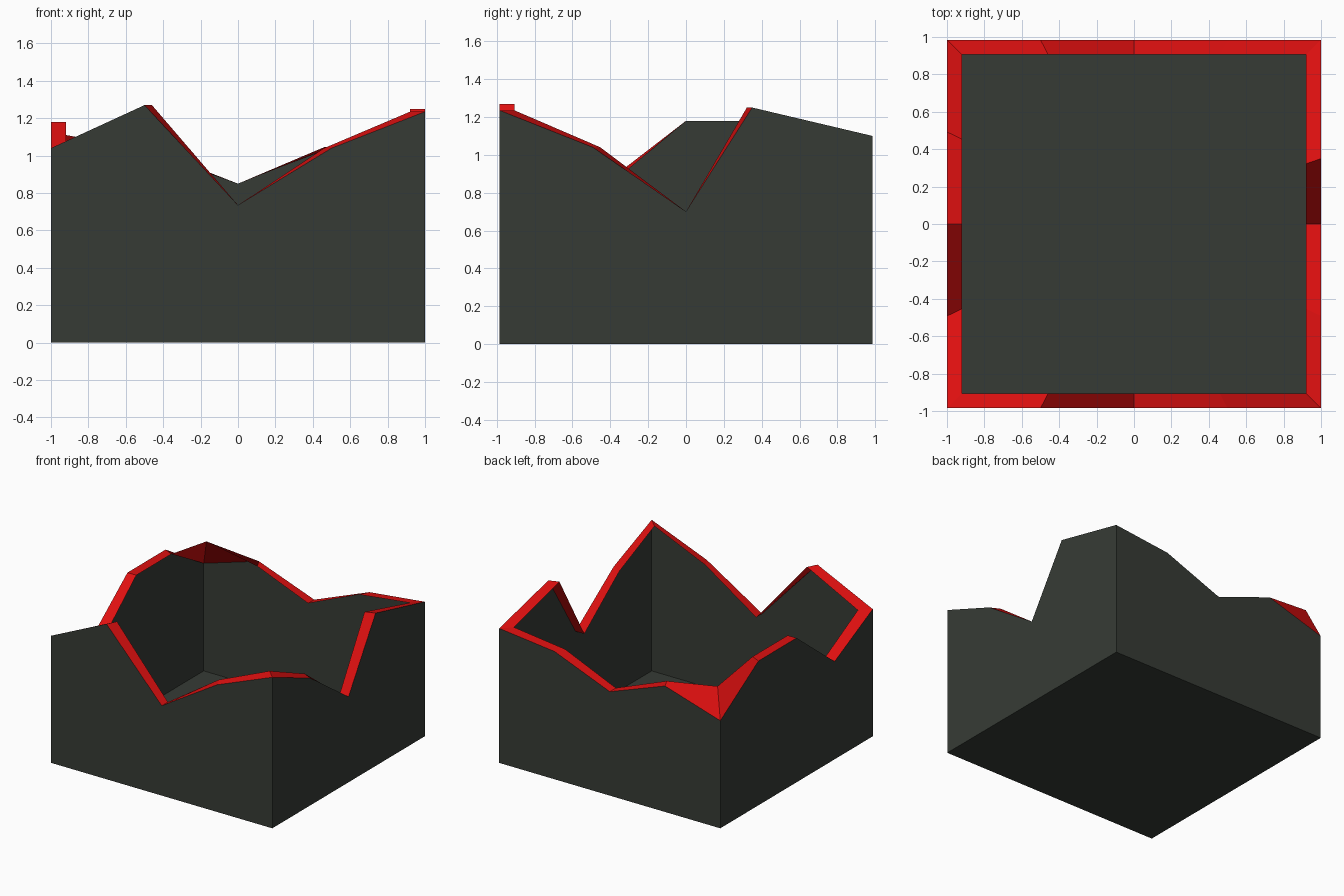
import bpy
import bmesh

cube = bpy.data.objects.get("Cube")
if cube:
    bpy.data.objects.remove(cube, do_unlink=True)

HALF_X, HALF_Y = 1.0, 0.985
INSET = 0.92

# Broken edge heights per side, counter-clockwise: (position along side, z)
FRONT = [(-1, 1.04), (-0.5, 1.27), (0, 0.735), (0.5, 1.04)]
RIGHT = [(-1, 1.235), (-0.5, 1.04), (0, 0.70), (0.355, 1.25)]
BACK = [(-1, 1.10), (-0.5, 1.045), (0, 0.85), (0.5, 1.03)]
LEFT = [(-1, 0.88), (-0.5, 1.18), (0, 1.18), (0.5, 0.80)]
RAISED_CORNER = 12      # start of the last side
RAISED_HEIGHT = 1.11


def make_material(name, color):
    mat = bpy.data.materials.new(name)
    mat.use_nodes = True
    mat.diffuse_color = color
    mat.node_tree.nodes["Principled BSDF"].inputs["Base Color"].default_value = color
    return mat


def edge_ring():
    """Outer top points, walking round the box."""
    ring = []
    for turn, side in enumerate((FRONT, RIGHT, BACK, LEFT)):
        for t, z in side:
            x, y = t, -1
            for _ in range(turn):
                x, y = -y, x
            ring.append((x * HALF_X, y * HALF_Y, z))
    return ring


def make_object(name, lower, upper, mat, floor=False):
    """Band of quads between two rings, with an optional bottom."""
    bm = bmesh.new()
    a = [bm.verts.new(p) for p in lower]
    b = [bm.verts.new(p) for p in upper]
    n = len(a)
    for i in range(n):
        j = (i + 1) % n
        bm.faces.new((a[i], a[j], b[j], b[i]))
    if floor:
        bm.faces.new(a[::-1])
    mesh = bpy.data.meshes.new(name)
    bm.to_mesh(mesh)
    bm.free()
    mesh.materials.append(mat)
    obj = bpy.data.objects.new(name, mesh)
    bpy.context.collection.objects.link(obj)
    return obj


dark = make_material("dark_grey_green", (0.037, 0.044, 0.036, 1))
red = make_material("bright_red", (0.73, 0.005, 0.005, 1))

outer = edge_ring()
base = [(x, y, 0) for x, y, z in outer]
inner = [(x * INSET, y * INSET, RAISED_HEIGHT if i == RAISED_CORNER else z)
         for i, (x, y, z) in enumerate(outer)]

# Thin open-topped shell and the red lip folded inwards along its broken edge
make_object("shell_walls", base, outer, dark, floor=True)
make_object("broken_rim", outer, inner, red)
